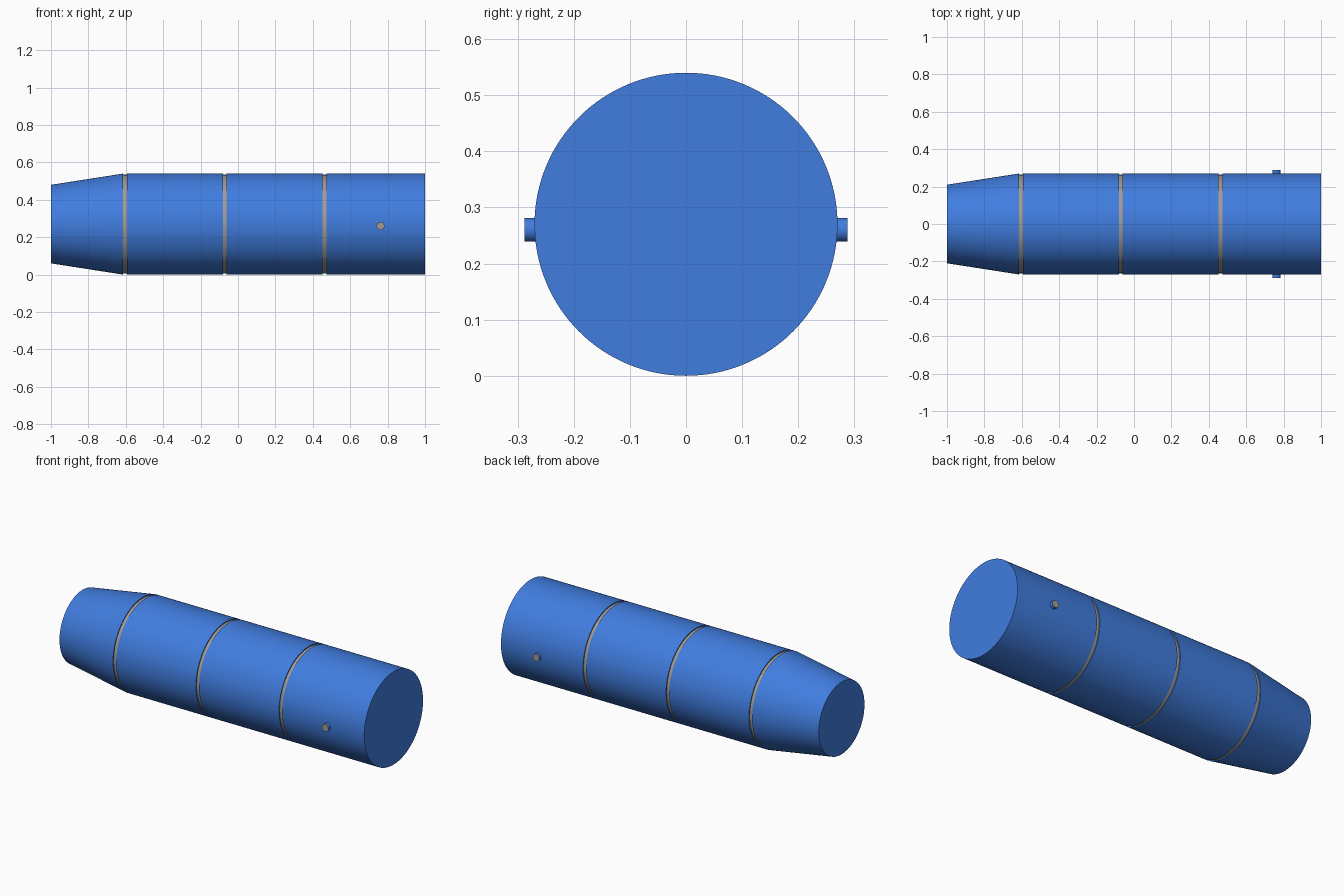
import bpy, bmesh, math
from mathutils import Matrix, Vector

default = bpy.data.objects.get("Cube")
if default:
    bpy.data.objects.remove(default, do_unlink=True)

RADIUS = 0.27
NOSE_RADIUS = 0.21
GROOVES = (-0.604, -0.071, 0.463)
HALF_WIDTH, DEPTH = 0.01, 0.006
SEGMENTS = 128


def make_material(name, color):
    mat = bpy.data.materials.new(name)
    mat.use_nodes = True
    mat.diffuse_color = color
    mat.node_tree.nodes["Principled BSDF"].inputs["Base Color"].default_value = color
    return mat


blue = make_material("blue", (0.052, 0.205, 0.74, 1))
grey = make_material("warm_grey", (0.37, 0.33, 0.28, 1))


def finish(name, bm, matrix):
    bmesh.ops.recalc_face_normals(bm, faces=bm.faces)
    mesh = bpy.data.meshes.new(name)
    bm.to_mesh(mesh)
    bm.free()
    mesh.materials.append(blue)
    mesh.materials.append(grey)
    obj = bpy.data.objects.new(name, mesh)
    bpy.context.collection.objects.link(obj)
    obj.matrix_world = matrix
    bpy.ops.object.select_all(action='DESELECT')
    obj.select_set(True)
    bpy.context.view_layer.objects.active = obj
    bpy.ops.object.shade_smooth_by_angle(angle=math.radians(30))
    return obj


# Tapered body: a profile along x with a recessed groove at each ring
profile = [(-1, NOSE_RADIUS)]
for x in GROOVES:
    a, b = x - HALF_WIDTH, x + HALF_WIDTH
    profile += [(a, RADIUS), (a, RADIUS - DEPTH), (b, RADIUS - DEPTH), (b, RADIUS)]
profile.append((1, RADIUS))

bm = bmesh.new()
rings = []
for x, r in profile:
    circle = bmesh.ops.create_circle(
        bm, segments=SEGMENTS, radius=r,
        matrix=Matrix.Translation((x, 0, 0)) @ Matrix.Rotation(math.pi / 2, 4, 'Y'))
    rings.append(circle["verts"])
for first, second in zip(rings, rings[1:]):
    for i in range(SEGMENTS):
        j = (i + 1) % SEGMENTS
        bm.faces.new((first[i], first[j], second[j], second[i]))
bm.faces.new(rings[0])
bm.faces.new(rings[-1])

# Groove floors are grey
for face in bm.faces:
    center = face.calc_center_median()
    if any(abs(center.x - x) < HALF_WIDTH * 0.5 for x in GROOVES):
        face.material_index = 1
finish("tapered_body", bm, Matrix.Translation((0, 0, RADIUS)))

# Side pins with grey tips
for side, name in ((-1, "front_pin"), (1, "back_pin")):
    bm = bmesh.new()
    bmesh.ops.create_cone(bm, cap_ends=True, segments=32, radius1=0.021,
                          radius2=0.021, depth=0.04)
    for face in bm.faces:
        if face.calc_center_median().z > 0.015:
            face.material_index = 1
    turn = Vector((0, 0, 1)).rotation_difference(Vector((0, side, 0)))
    finish(name, bm, Matrix.Translation((0.762, side * 0.268, 0.26)) @ turn.to_matrix().to_4x4())
